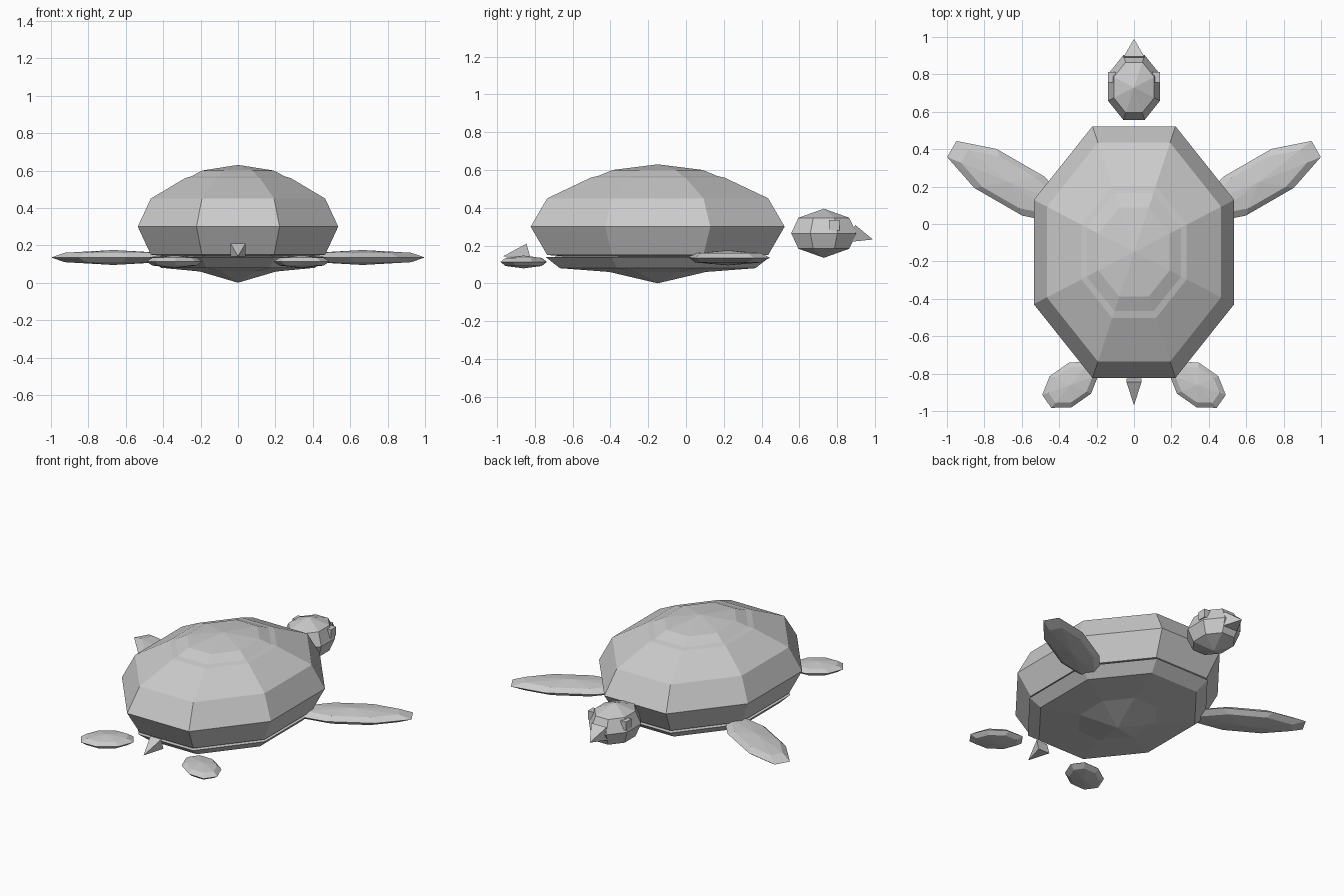
import bpy
import bmesh
from math import cos, sin, pi, radians
from mathutils import Vector

cube = bpy.data.objects.get("Cube")
if cube:
    bpy.data.objects.remove(cube)

grey = bpy.data.materials.new("plain_grey")
grey.use_nodes = True
COLOUR = (0.6, 0.6, 0.6, 1)
grey.diffuse_color = COLOUR
grey.node_tree.nodes["Principled BSDF"].inputs["Base Color"].default_value = COLOUR


def finish(name, bm):
    """Turn a bmesh into a flat shaded object."""
    bmesh.ops.recalc_face_normals(bm, faces=bm.faces)
    mesh = bpy.data.meshes.new(name)
    bm.to_mesh(mesh)
    bm.free()
    mesh.materials.append(grey)
    obj = bpy.data.objects.new(name, mesh)
    bpy.context.collection.objects.link(obj)
    return obj


def eight_sided(name, bottom, rings, top, rx, ry):
    """Stack octagonal rings (scale, z) between two poles."""
    bm = bmesh.new()
    loops = []
    for scale, z in rings:
        angles = [(i + 0.5) * pi / 4 for i in range(8)]
        loops.append([bm.verts.new((rx * scale * cos(a), ry * scale * sin(a), z))
                      for a in angles])
    low, high = bm.verts.new((0, 0, bottom)), bm.verts.new((0, 0, top))
    for i in range(8):
        j = (i + 1) % 8
        bm.faces.new((low, loops[0][j], loops[0][i]))
        bm.faces.new((high, loops[-1][i], loops[-1][j]))
        for a, b in zip(loops, loops[1:]):
            bm.faces.new((a[i], a[j], b[j], b[i]))
    return finish(name, bm)


def ellipsoid(name, centre, rx, ry, rz, turn=0):
    """Low-poly ellipsoid with three rings."""
    rings = [(0.78, -0.63 * rz), (1, 0), (0.78, 0.63 * rz)]
    obj = eight_sided(name, -rz, rings, rz, rx, ry)
    obj.location = centre
    obj.rotation_euler.z = radians(turn)
    return obj


def pyramid(name, half, top, bottom, tip):
    """Square based spike; top and bottom are (y, z) of the base edges."""
    bm = bmesh.new()
    base = [bm.verts.new((x, y, z)) for x, (y, z) in
            ((-half, top), (half, top), (half, bottom), (-half, bottom))]
    point = bm.verts.new(Vector(tip))
    bm.faces.new(base)
    for i in range(4):
        bm.faces.new((base[i], base[(i + 1) % 4], point))
    return finish(name, bm)


# Shell with stepped crown, and belly with pointed centre
shell = eight_sided("shell", 0.1, [(0.87, 0.15), (1, 0.3), (0.87, 0.45), (0.525, 0.56),
                                   (0.47, 0.568), (0.355, 0.6)], 0.63, 0.58, 0.728)
belly = eight_sided("belly", 0, [(0.38, 0.06), (0.77, 0.08), (0.88, 0.138)],
                    0.17, 0.58, 0.728)
for part in (shell, belly):
    part.location.y = -0.15

# Head, beak and tail
ellipsoid("head", (0, 0.73, 0.265), 0.15, 0.187, 0.13)
pyramid("beak", 0.055, (0.895, 0.31), (0.875, 0.22), (0, 0.99, 0.232))
pyramid("tail", 0.04, (-0.845, 0.21), (-0.825, 0.14), (0, -0.97, 0.142))

# Flippers and eyes on both sides
for side, s in (("left", 1), ("right", -1)):
    ellipsoid(f"front_flipper_{side}", (s * 0.666, 0.223, 0.135), 0.385, 0.13, 0.04, s * 30)
    ellipsoid(f"back_flipper_{side}", (s * 0.34, -0.86, 0.113), 0.167, 0.11, 0.034, s * -35)
    bm = bmesh.new()
    bmesh.ops.create_cube(bm, size=1)
    bmesh.ops.scale(bm, vec=(0.04, 0.055, 0.055), verts=bm.verts)
    eye = finish(f"eye_{side}", bm)
    eye.location = (s * 0.118, 0.785, 0.308)
